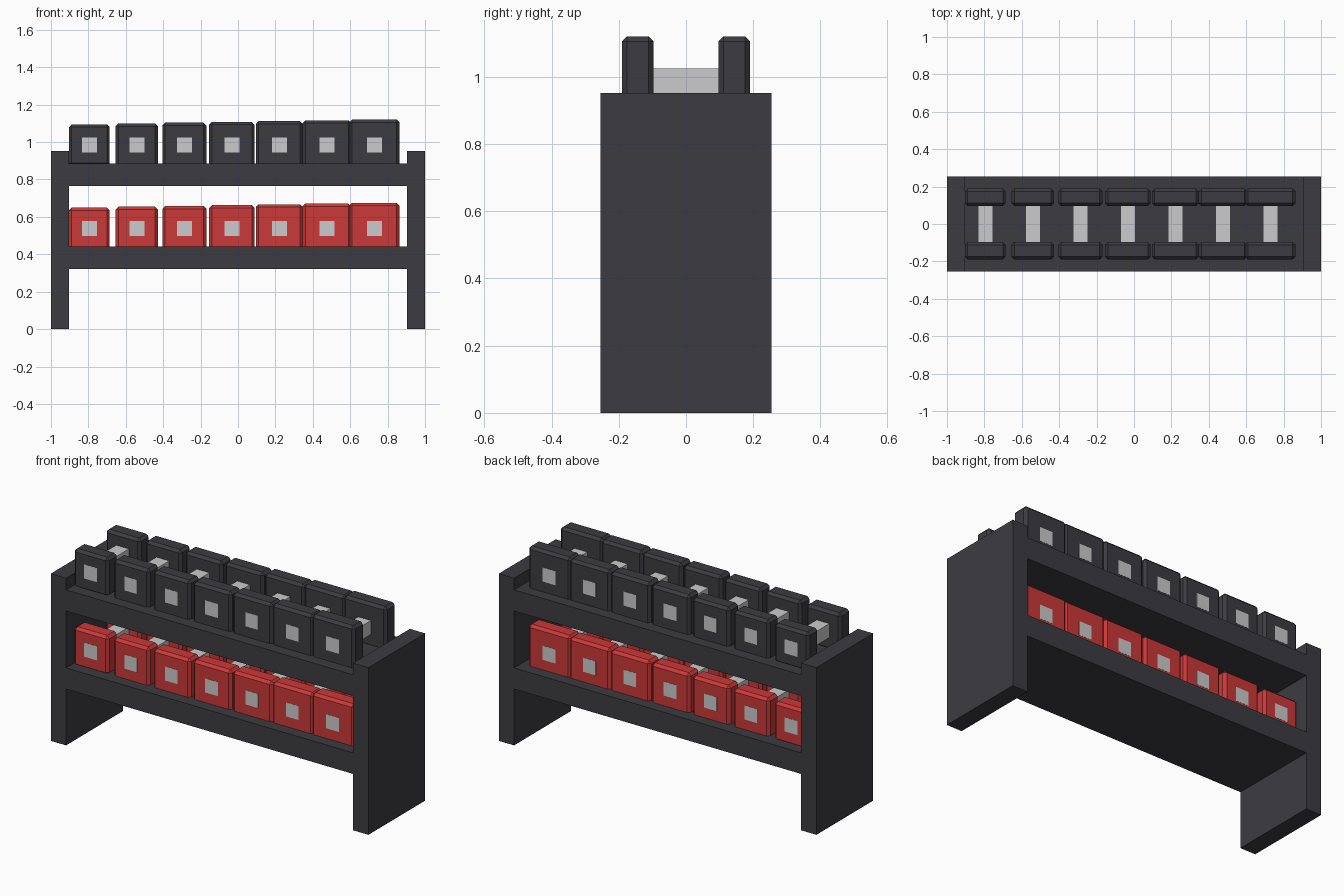
import bpy
import bmesh
from mathutils import Vector

if "Cube" in bpy.data.objects:
    bpy.data.objects.remove(bpy.data.objects["Cube"], do_unlink=True)


def make_material(name, color):
    mat = bpy.data.materials.new(name)
    mat.use_nodes = True
    mat.diffuse_color = (*color, 1)
    mat.node_tree.nodes["Principled BSDF"].inputs["Base Color"].default_value = (*color, 1)
    return mat


charcoal = make_material("charcoal", (0.046, 0.044, 0.052))
red = make_material("red", (0.6, 0.04, 0.04))
steel = make_material("light steel", (0.6, 0.6, 0.61))


def box(name, center, size, mat, bevel=0):
    """Axis-aligned box with optional chamfered edges."""
    bm = bmesh.new()
    bmesh.ops.create_cube(bm, size=1)
    bmesh.ops.scale(bm, vec=Vector(size), verts=bm.verts)
    if bevel:
        bmesh.ops.bevel(bm, geom=bm.edges[:], offset=bevel, segments=1,
                        affect='EDGES', profile=0.5)
    mesh = bpy.data.meshes.new(name)
    bm.to_mesh(mesh)
    bm.free()
    mesh.materials.append(mat)
    obj = bpy.data.objects.new(name, mesh)
    obj.location = center
    bpy.context.collection.objects.link(obj)
    return obj


# Rack frame: two side panels and two shelves
DEPTH = 0.51
for side, sign in (("left", 1), ("right", -1)):
    box(f"{side}_side_panel", (sign * 0.952, 0, 0.476), (0.096, DEPTH, 0.952), charcoal)
for level, z in (("lower", 0.381), ("upper", 0.825)):
    box(f"{level}_shelf", (0, 0, z), (1.81, DEPTH, 0.12), charcoal)

# Dumbbells grow in size from one end of the shelf to the other
COUNT = 7
for level, z, mat in (("lower", 0.539, red), ("upper", 0.984, charcoal)):
    for i in range(COUNT):
        x = -0.795 + 0.254 * i
        width = 0.218 + 0.0085 * i
        for end, sign in (("front", -1), ("back", 1)):
            box(f"{level}_{end}_weight_{i + 1}", (x, sign * 0.143, z),
                (width, 0.094, width + 0.004), mat, bevel=0.015)
        box(f"{level}_handle_{i + 1}", (x, 0, z), (0.08, 0.382, 0.08), steel)
